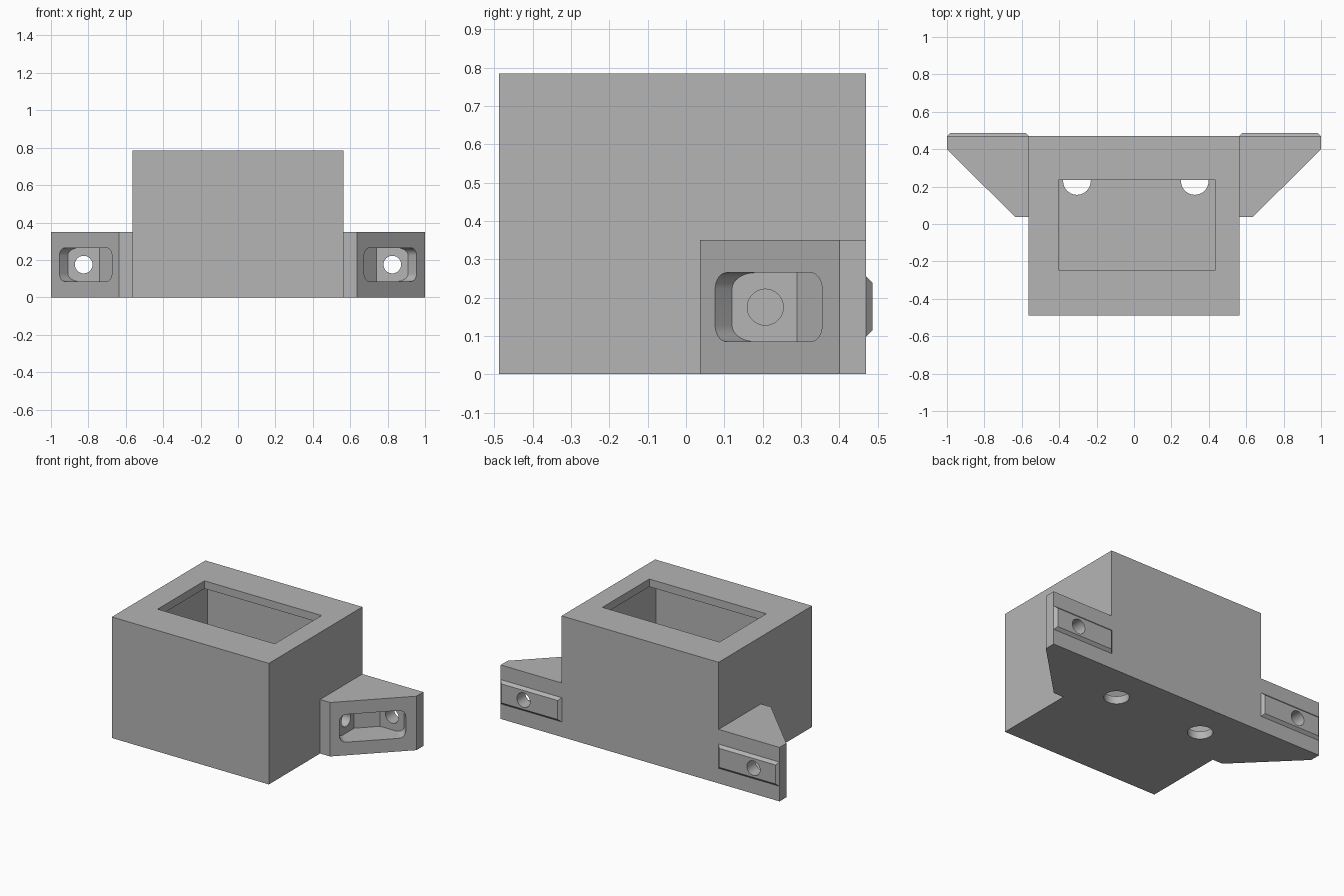
import bpy, bmesh, math
from mathutils import Vector, Matrix

if "Cube" in bpy.data.objects:
    bpy.data.objects.remove(bpy.data.objects["Cube"], do_unlink=True)

grey = bpy.data.materials.new("plain grey")
grey.use_nodes = True
grey.diffuse_color = (0.46, 0.46, 0.46, 1)
grey.node_tree.nodes["Principled BSDF"].inputs["Base Color"].default_value = grey.diffuse_color


def to_object(name, bm):
    bmesh.ops.recalc_face_normals(bm, faces=bm.faces)
    mesh = bpy.data.meshes.new(name)
    bm.to_mesh(mesh)
    bm.free()
    mesh.materials.append(grey)
    obj = bpy.data.objects.new(name, mesh)
    bpy.context.collection.objects.link(obj)
    return obj


def prism(name, points, offset):
    """Extrude a closed outline of 3D points by an offset."""
    bm = bmesh.new()
    face = bm.faces.new([bm.verts.new(p) for p in points])
    grown = bmesh.ops.extrude_face_region(bm, geom=[face])["geom"]
    verts = [v for v in grown if isinstance(v, bmesh.types.BMVert)]
    bmesh.ops.translate(bm, verts=verts, vec=offset)
    return to_object(name, bm)


def box(name, lo, hi):
    x0, y0, z0 = lo
    x1, y1, z1 = hi
    outline = [(x0, y0, z0), (x1, y0, z0), (x1, y1, z0), (x0, y1, z0)]
    return prism(name, outline, (0, 0, z1 - z0))


def rod(name, start, end, radius):
    start, end = Vector(start), Vector(end)
    axis = end - start
    turn = axis.to_track_quat('Z', 'Y').to_matrix().to_4x4()
    bm = bmesh.new()
    bmesh.ops.create_cone(bm, cap_ends=True, segments=40, radius1=radius, radius2=radius,
                          depth=axis.length,
                          matrix=Matrix.Translation((start + end) / 2) @ turn)
    return to_object(name, bm)


def combine(target, other, operation):
    mod = target.modifiers.new(operation.lower(), 'BOOLEAN')
    mod.operation, mod.solver, mod.object = operation, 'EXACT', other
    bpy.context.view_layer.objects.active = target
    bpy.ops.object.modifier_apply(modifier=mod.name)
    bpy.data.objects.remove(other, do_unlink=True)


def pocket_cutter(sign):
    """Rounded slot sunk square to the slanted face, clipped by two walls."""
    along, inward = Vector((1, 1, 0)).normalized(), Vector((-1, 1, 0)).normalized()
    centre = Vector((0.815, 0.215, 0.175))
    half, tall, r = 0.198, 0.09, 0.043
    outline = []
    for i, (sx, sz) in enumerate([(1, 1), (-1, 1), (-1, -1), (1, -1)]):
        for k in range(9):
            a = math.radians(90 * i + 90 * k / 8)
            outline.append(centre - inward * 0.05
                           + along * (sx * (half - r) + r * math.cos(a))
                           + Vector((0, 0, sz * (tall - r) + r * math.sin(a))))
    obj = prism("pocket_cutter", outline, inward * 0.234)
    bm = bmesh.new()
    bm.from_mesh(obj.data)
    for point, normal in (((0.63, 0, 0), (-1, 0, 0)), ((0, 0.40, 0), (0, 1, 0))):
        bmesh.ops.bisect_plane(bm, geom=bm.verts[:] + bm.edges[:] + bm.faces[:],
                               plane_co=point, plane_no=normal, clear_outer=True)
        bmesh.ops.holes_fill(bm, edges=[e for e in bm.edges if e.is_boundary])
    bmesh.ops.scale(bm, vec=(sign, 1, 1), verts=bm.verts)
    bmesh.ops.recalc_face_normals(bm, faces=bm.faces)
    bm.to_mesh(obj.data)
    bm.free()
    return obj


def back_rib(sign):
    """Low rib with bevelled sides on the back of a bracket."""
    bm = bmesh.new()
    rings = []
    for y, inset in ((0.44, 0), (0.47, 0), (0.487, 0.017)):
        x0, x1, z0, z1 = 0.562 + inset, 1 - inset, 0.098 + inset, 0.255 - inset
        rings.append([bm.verts.new((sign * x, y, z))
                      for x, z in ((x0, z0), (x1, z0), (x1, z1), (x0, z1))])
    for a, b in zip(rings, rings[1:]):
        for i in range(4):
            j = (i + 1) % 4
            bm.faces.new((a[i], a[j], b[j], b[i]))
    bm.faces.new(rings[0])
    bm.faces.new(rings[-1])
    return to_object("back_rib", bm)


# Hollow box with an overhanging rim and two floor holes
body = box("box_with_brackets", (-0.563, -0.488, 0), (0.563, 0.47, 0.785))
combine(body, box("cavity", (-0.455, -0.35, 0.05), (0.46, 0.335, 0.735)), 'DIFFERENCE')
combine(body, box("opening", (-0.405, -0.245, 0.6), (0.435, 0.235, 0.9)), 'DIFFERENCE')
for x in (-0.305, 0.325):
    combine(body, rod("floor_hole", (x, 0.23, -0.1), (x, 0.23, 0.2), 0.074), 'DIFFERENCE')

# Slanted mounting brackets with pocket, screw holes and rib
for sign in (-1, 1):
    outline = [(0.52, 0.47), (1, 0.47), (1, 0.40), (0.635, 0.037), (0.52, 0.037)]
    bracket = prism("bracket", [(sign * x, y, 0) for x, y in outline], (0, 0, 0.35))
    combine(bracket, back_rib(sign), 'UNION')
    combine(bracket, pocket_cutter(sign), 'DIFFERENCE')
    combine(bracket, rod("back_hole", (sign * 0.825, 0.37, 0.175),
                         (sign * 0.825, 0.6, 0.175), 0.047), 'DIFFERENCE')
    combine(bracket, rod("side_hole", (sign * 0.66, 0.207, 0.175),
                         (sign * 0.555, 0.207, 0.175), 0.047), 'DIFFERENCE')
    combine(body, bracket, 'UNION')

# Crisp flat faces, smooth round holes
bpy.ops.object.select_all(action='DESELECT')
body.select_set(True)
bpy.context.view_layer.objects.active = body
bpy.ops.object.shade_smooth_by_angle(angle=math.radians(30))
